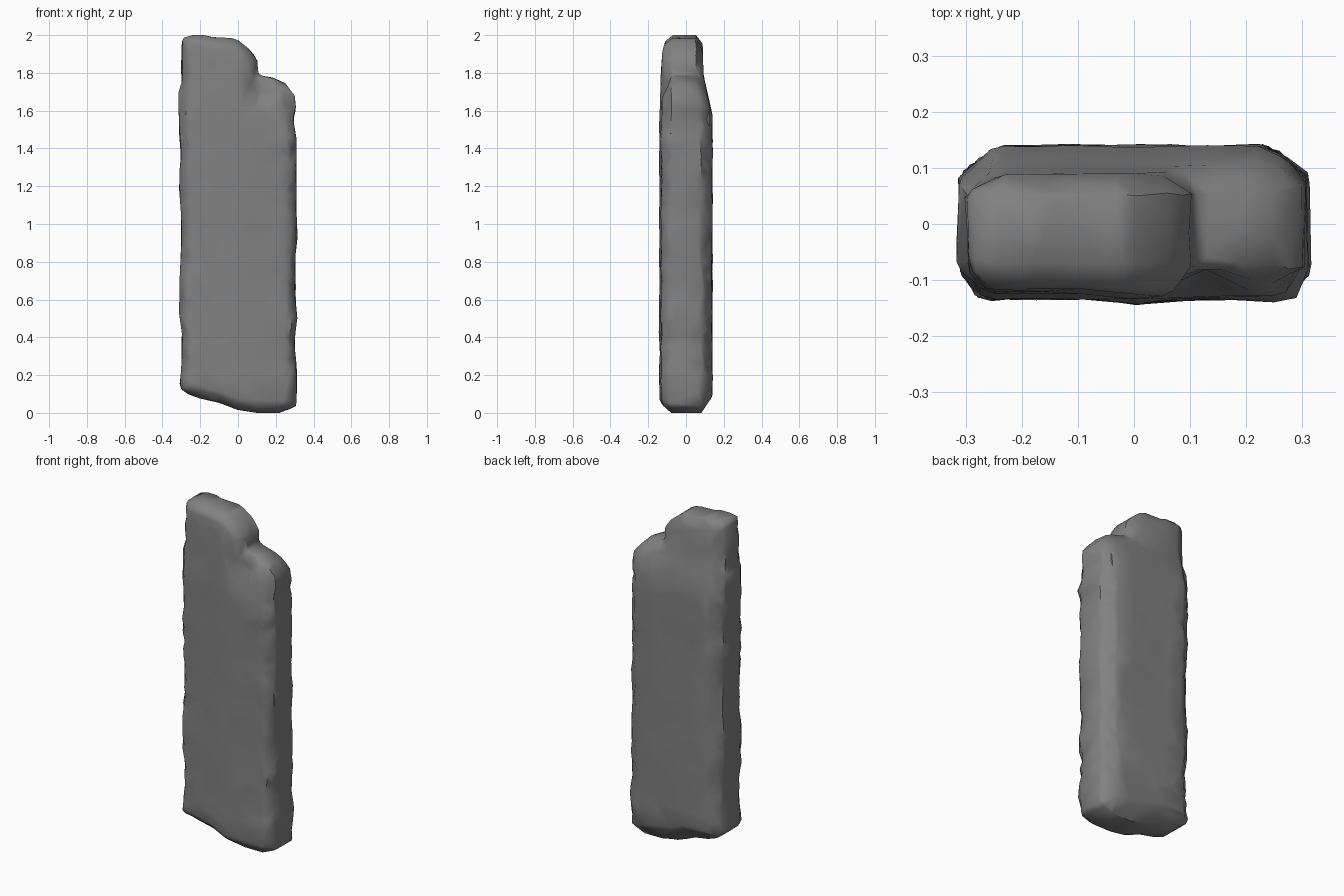
import bpy
import bmesh
from mathutils import Vector, noise

cube = bpy.data.objects.get("Cube")
if cube:
    bpy.data.objects.remove(cube)

# Stone colour
stone = bpy.data.materials.new("grey stone")
stone.use_nodes = True
GREY = (0.22, 0.22, 0.22, 1)
stone.diffuse_color = GREY
bsdf = stone.node_tree.nodes["Principled BSDF"]
bsdf.inputs["Base Color"].default_value = GREY
bsdf.inputs["Roughness"].default_value = 0.9

# Broken outline of the slab, anticlockwise from the lower left
OUTLINE = [(-.31, .13), (-.27, .1), (-.2, .075), (-.1, .055), (0, .015), (.1, 0), (.22, 0),
           (.31, .035), (.31, .2), (.3, .36), (.31, .5), (.3, .62), (.305, .8), (.315, .95),
           (.305, 1.1), (.31, 1.3), (.31, 1.46), (.295, 1.55), (.31, 1.61), (.3, 1.68),
           (.25, 1.745), (.18, 1.775), (.105, 1.785), (.1, 1.87), (.06, 1.925), (0, 1.975),
           (-.04, 1.985), (-.14, 1.99), (-.18, 2), (-.25, 2), (-.295, 1.985), (-.3, 1.75),
           (-.315, 1.7), (-.305, 1.4), (-.31, 1.2), (-.3, .95), (-.305, .75),
           (-.315, .55), (-.295, .42), (-.3, .3)]


def ramp(value, start, end):
    """0 before start, 1 after end, straight between them."""
    return min(1, max(0, (value - start) / (end - start)))


def ring(bm, depth, inset):
    """One copy of the outline, shrunk inwards, at the given depth."""
    verts = []
    for i, (x, z) in enumerate(OUTLINE):
        px, pz = OUTLINE[i - 1]
        nx, nz = OUTLINE[(i + 1) % len(OUTLINE)]
        out = Vector((nz - pz, px - nx)).normalized()
        amount = inset
        if depth < -.1 and x > .1 and z > 1.55:
            amount *= 2.2                      # rounded shoulder
        if z < .1:
            amount *= 1.3                      # worn foot
        verts.append(bm.verts.new((x - out.x * amount, depth, z - out.y * amount)))
    return verts


# Slab with narrow front and wide back chamfers
bm = bmesh.new()
rings = [ring(bm, d, i) for d, i in [(-.132, .036), (-.08, 0), (.082, 0), (.138, .07)]]
for a, b in zip(rings, rings[1:]):
    for i in range(len(a)):
        j = (i + 1) % len(a)
        bm.faces.new((a[i], a[j], b[j], b[i]))
for cap in (rings[0], rings[-1]):
    bmesh.ops.triangulate(bm, faces=[bm.faces.new(cap)])
bmesh.ops.recalc_face_normals(bm, faces=bm.faces[:])
base = bpy.data.meshes.new("stone_slab")
bm.to_mesh(base)
bm.free()
slab = bpy.data.objects.new("stone_slab", base)
bpy.context.collection.objects.link(slab)


def apply_modifiers(obj):
    graph = bpy.context.evaluated_depsgraph_get()
    mesh = bpy.data.meshes.new_from_object(obj.evaluated_get(graph))
    obj.modifiers.clear()
    obj.data = mesh


# Even surface to carve
remesh = slab.modifiers.new("even surface", "REMESH")
remesh.mode = "VOXEL"
remesh.voxel_size = .02
apply_modifiers(slab)

# Thinner broken top, swollen front ridge, small notch and rough chipped faces
notch = Vector((.12, -.12, 1.69))
normals = [v.normal.copy() for v in slab.data.vertices]
for v, normal in zip(slab.data.vertices, normals):
    p = v.co.copy()
    ends = min(ramp(p.z, 0, .1), ramp(2 - p.z, 0, .1))
    rough = noise.noise(p * 8 + Vector((3, 1, 7)))
    chips = noise.noise(p * 19)
    edge = ramp(abs(p.x), .2, .28) * ramp(abs(p.y), .06, .1)
    v.co += normal * ends * (.006 * rough + .012 * edge * chips)
    if p.y > 0:
        v.co.y *= 1 - .34 * ramp(p.z, 1.58, 1.8)
    else:
        v.co.y *= 1 - .12 * ramp(p.z, 1.55, 1.95)
        v.co.y -= .01 * ramp(-p.y, .07, .12) * (1 - ramp(abs(p.x), 0, .09))
    v.co.y += .05 * (1 - ramp((p - notch).length, 0, .09))

# Coarse facets
facets = slab.modifiers.new("coarse facets", "DECIMATE")
facets.ratio = .07
apply_modifiers(slab)

slab.data.materials.clear()
slab.data.materials.append(stone)
bpy.context.view_layer.objects.active = slab
slab.select_set(True)
bpy.ops.object.shade_smooth_by_angle(angle=.8)
